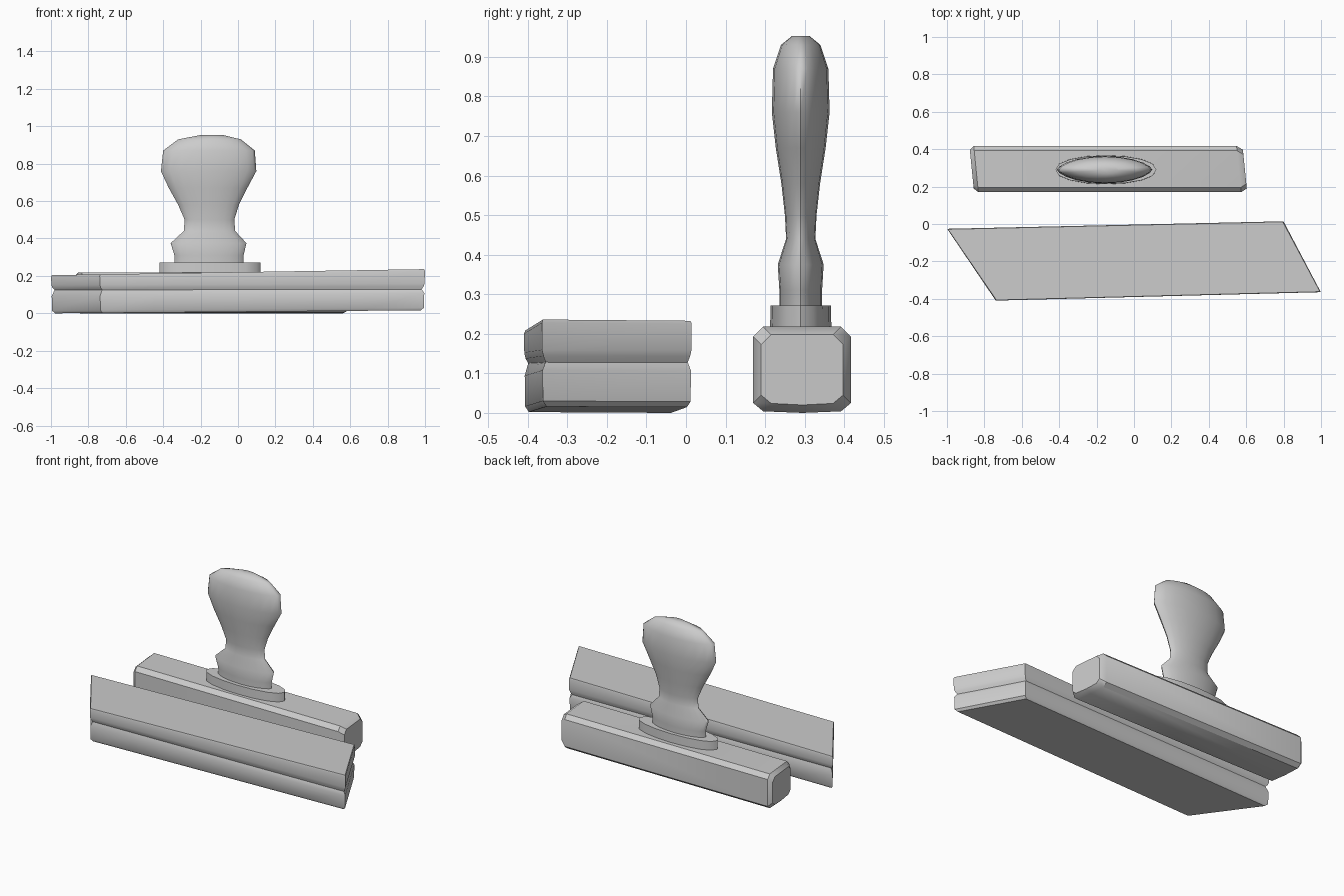
import bpy, bmesh, math

default_cube = bpy.data.objects.get("Cube")
if default_cube:
    bpy.data.objects.remove(default_cube, do_unlink=True)

grey = bpy.data.materials.new("plain_grey")
grey.use_nodes = True
grey.diffuse_color = (0.6, 0.6, 0.6, 1)
grey.node_tree.nodes["Principled BSDF"].inputs["Base Color"].default_value = (0.6, 0.6, 0.6, 1)


def loft(name, rings, angle):
    """Skin a stack of equal-length point rings and cap both ends."""
    bm = bmesh.new()
    loops = [[bm.verts.new(p) for p in ring] for ring in rings]
    for a, b in zip(loops, loops[1:]):
        for i in range(len(a)):
            j = (i + 1) % len(a)
            bm.faces.new((a[i], a[j], b[j], b[i]))
    bm.faces.new(loops[0])
    bm.faces.new(loops[-1])
    bmesh.ops.recalc_face_normals(bm, faces=bm.faces)
    mesh = bpy.data.meshes.new(name)
    bm.to_mesh(mesh)
    bm.free()
    mesh.materials.append(grey)
    obj = bpy.data.objects.new(name, mesh)
    bpy.context.collection.objects.link(obj)
    bpy.ops.object.select_all(action="DESELECT")
    bpy.context.view_layer.objects.active = obj
    obj.select_set(True)
    bpy.ops.object.shade_smooth_by_angle(angle=math.radians(angle))
    return obj


# Stamp block: chamfered bar with slightly skewed ends
def block_ring(x, inset):
    low, high = 0.17 + inset, 0.417 - inset
    floor, roof = inset, 0.218 - inset
    c = 0.025
    section = [(low + c, roof), (low, roof - c), (low, floor + c), (low + c, floor + 0.004),
               (0.295, floor), (high - c, floor + 0.004), (high, floor + c),
               (high, roof - c), (high - c, roof)]
    return [(x - 0.1 * (y - 0.3), y, z) for y, z in section]


loft("stamp_block", [block_ring(-0.868, 0.02), block_ring(-0.845, 0),
                     block_ring(0.56, 0), block_ring(0.592, 0.02)], 35)


# Handle: flattened lens-shaped sections
def lens_ring(z, left, right, half_depth, sides=20, pinch=1.25):
    ring = []
    for i in range(sides):
        t = 2 * math.pi * i / sides
        s = math.sin(t)
        y = 0.29 + half_depth * math.copysign(abs(s) ** pinch, s)
        ring.append(((left + right) / 2 + (right - left) / 2 * math.cos(t), y, z))
    return ring


loft("handle_base", [lens_ring(0.2, -0.42, 0.12, 0.078, 16, 0.9),
                     lens_ring(0.272, -0.42, 0.12, 0.076, 16, 0.9)], 40)

handle_profile = [
    (0.26, -0.34, 0.03, 0.054), (0.31, -0.34, 0.03, 0.054),
    (0.375, -0.36, 0.045, 0.058), (0.44, -0.29, -0.015, 0.037),
    (0.50, -0.285, -0.02, 0.04), (0.58, -0.32, 0.005, 0.049),
    (0.67, -0.37, 0.05, 0.063), (0.76, -0.412, 0.098, 0.073),
    (0.87, -0.40, 0.09, 0.07), (0.93, -0.32, 0.015, 0.05),
    (0.953, -0.2, -0.08, 0.022)]
loft("handle", [lens_ring(*row) for row in handle_profile], 50)


# Ink box: skewed four-cornered footprint, cut along its length
corners = [(-0.74, -0.41), (1.0, -0.365), (0.80, 0.015), (-1.0, -0.025)]
cuts = 6


def box_ring(z, inset, tilt=0.0):
    ring = []
    for k, (ax, ay) in enumerate(corners):
        bx, by = corners[(k + 1) % 4]
        steps = cuts if k % 2 == 0 else 1
        for i in range(steps):
            x = ax + (bx - ax) * i / steps
            y = ay + (by - ay) * i / steps
            mid = -0.2 + 0.023 * x
            ring.append((x * (1 - inset),
                         mid + (y - mid) * (1 - 3 * inset), z + tilt * x))
    return ring


loft("box_tray", [box_ring(0.008, 0.022, 0.008), box_ring(0.022, 0.006, 0.008),
                  box_ring(0.10, 0.004, 0.008), box_ring(0.122, 0.016, 0.004),
                  box_ring(0.132, 0.022)], 40)
loft("box_lid", [box_ring(0.122, 0.022), box_ring(0.14, 0.008, 0.004),
                 box_ring(0.155, 0.002, 0.004), box_ring(0.212, 0.001, 0.016),
                 box_ring(0.220, 0.006, 0.016)], 40)
